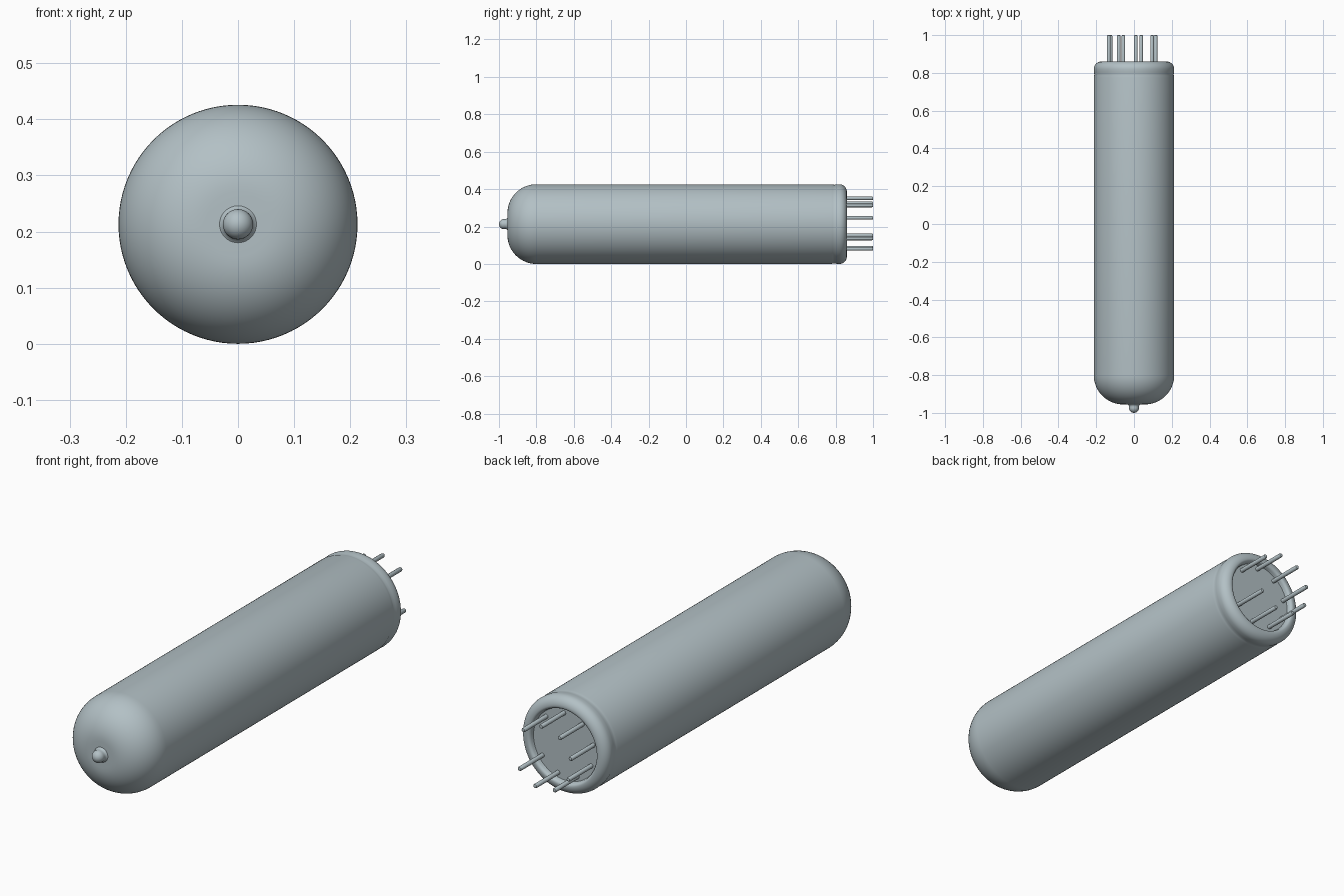
import bpy, bmesh, math
from mathutils import Matrix, Vector

cube = bpy.data.objects.get("Cube")
if cube:
    bpy.data.objects.remove(cube, do_unlink=True)

R = 0.213          # tube radius, also the height of its axis
PIN_CIRCLE = 0.138

# Single flat colour
mat = bpy.data.materials.new("pale blue grey")
mat.use_nodes = True
colour = (0.45, 0.53, 0.56, 1.0)
mat.diffuse_color = colour
mat.node_tree.nodes["Principled BSDF"].inputs["Base Color"].default_value = colour


def arc(cy, cr, ry, rr, a0, a1, n):
    """Points (y, radius) along an elliptical arc."""
    pts = []
    for i in range(n + 1):
        a = math.radians(a0 + (a1 - a0) * i / n)
        pts.append((cy + ry * math.sin(a), cr + rr * math.cos(a)))
    return pts


def lathe(name, profile, steps, centre=(0, R), angle=35):
    """Revolve a (y, radius) profile about an axis parallel to y."""
    bm = bmesh.new()
    verts = [bm.verts.new((r, y, 0)) for y, r in profile]
    edges = [bm.edges.new(p) for p in zip(verts, verts[1:])]
    bmesh.ops.spin(bm, geom=verts + edges, cent=(0, 0, 0), axis=(0, 1, 0),
                   angle=math.tau, steps=steps, use_duplicate=False)
    bmesh.ops.remove_doubles(bm, verts=bm.verts, dist=1e-5)
    bmesh.ops.recalc_face_normals(bm, faces=bm.faces)
    bmesh.ops.transform(bm, verts=bm.verts,
                        matrix=Matrix.Translation(Vector((centre[0], 0, centre[1]))))
    mesh = bpy.data.meshes.new(name)
    bm.to_mesh(mesh)
    bm.free()
    mesh.materials.append(mat)
    obj = bpy.data.objects.new(name, mesh)
    bpy.context.collection.objects.link(obj)
    bpy.ops.object.select_all(action='DESELECT')
    obj.select_set(True)
    bpy.context.view_layer.objects.active = obj
    bpy.ops.object.shade_smooth_by_angle(angle=math.radians(angle))
    return obj


# Envelope: domed front, straight wall, shallow groove, rounded lip, recessed base
body = [(-0.955, 0.0), (-0.955, 0.03)]
body += arc(-0.80, 0.058, 0.155, R - 0.058, -90, 0, 16)
body += [(0.775, R), (0.785, R - 0.002), (0.793, R - 0.003), (0.803, R - 0.001)]
body += arc(0.82, R - 0.04, 0.04, 0.04, 0, 90, 8)
body += arc(0.845, 0.173, 0.015, 0.013, 90, 180, 4)[1:]
body += [(0.838, 0.158), (0.838, 0.0)]
lathe("glass_envelope", body, 96)

# Sealed nipple at the front, flaring into the dome
tip = arc(-0.973, 0.0, 0.027, 0.027, -90, 0, 8)
tip += [(-0.965, 0.026), (-0.959, 0.028), (-0.955, 0.033), (-0.95, 0.034), (-0.95, 0.0)]
lathe("sealed_tip", tip, 32)

# Eight contact pins on nine equal positions, with one left empty as a key
pin = [(0.83, 0.0), (0.83, 0.0095), (0.995, 0.0095), (0.999, 0.0075), (1.0, 0.004), (1.0, 0.0)]
for i in range(1, 9):
    a = math.radians(6 + 40 * i)
    lathe(f"contact_pin_{i}", pin, 16,
          (PIN_CIRCLE * math.cos(a), R + PIN_CIRCLE * math.sin(a)))
